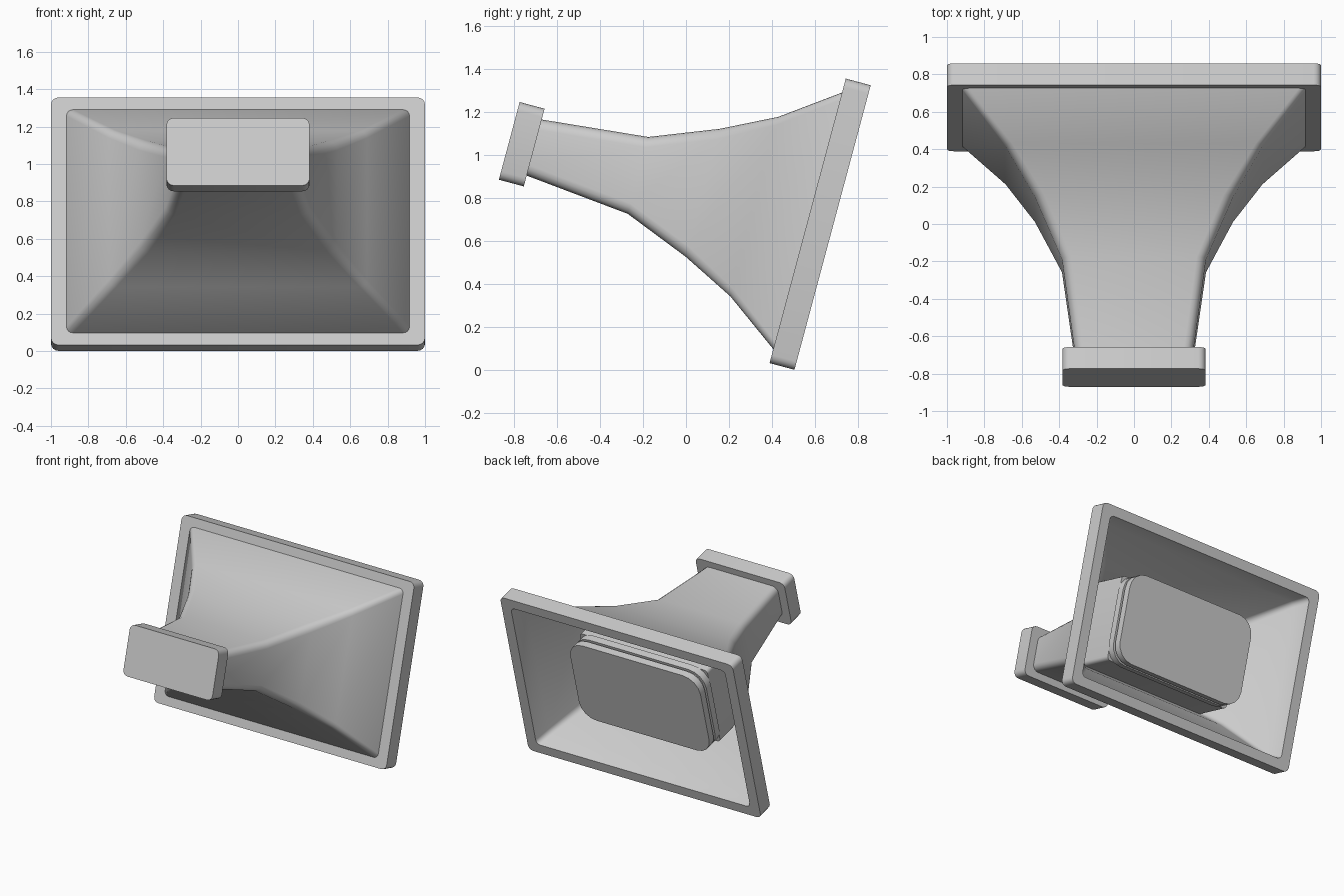
import bpy, bmesh
from math import pi, sin, cos, radians
from mathutils import Matrix

old = bpy.data.objects.get("Cube")
if old:
    bpy.data.objects.remove(old, do_unlink=True)

# One plain grey for everything
grey = bpy.data.materials.new("plain grey")
grey.use_nodes = True
grey.diffuse_color = (0.6, 0.6, 0.6, 1)
grey.node_tree.nodes["Principled BSDF"].inputs["Base Color"].default_value = (0.6, 0.6, 0.6, 1)

# Horn axis runs along local y, height 0.817 above the tilt pivot
TILT = Matrix.Rotation(radians(-15), 4, 'X') @ Matrix.Translation((0, 0, 0.817))
SEGMENTS = 4


def ring(bm, u, w, h, r):
    """Rounded rectangle of half width w and half height h at depth u."""
    verts = []
    for corner, (sx, sz) in enumerate([(1, 1), (-1, 1), (-1, -1), (1, -1)]):
        for i in range(SEGMENTS + 1):
            a = (corner + i / SEGMENTS) * pi / 2
            verts.append(bm.verts.new((sx * (w - r) + r * cos(a), u,
                                       sz * (h - r) + r * sin(a))))
    return verts


def loft(name, stations, closed=False):
    """Skin a row of rounded rectangles; cap the ends or join them in a loop."""
    bm = bmesh.new()
    rings = [ring(bm, *s) for s in stations]
    pairs = list(zip(rings, rings[1:]))
    if closed:
        pairs.append((rings[-1], rings[0]))
    else:
        bm.faces.new(rings[0])
        bm.faces.new(rings[-1])
    n = len(rings[0])
    for a, b in pairs:
        for i in range(n):
            j = (i + 1) % n
            bm.faces.new((a[i], a[j], b[j], b[i]))
    bmesh.ops.recalc_face_normals(bm, faces=bm.faces)
    bm.transform(TILT)
    mesh = bpy.data.meshes.new(name)
    bm.to_mesh(mesh)
    bm.free()
    mesh.materials.append(grey)
    obj = bpy.data.objects.new(name, mesh)
    bpy.context.collection.objects.link(obj)
    bpy.ops.object.select_all(action='DESELECT')
    obj.select_set(True)
    bpy.context.view_layer.objects.active = obj
    bpy.ops.object.shade_smooth_by_angle(angle=radians(35))
    return obj


# Flared horn: outer skin out to the mouth, then inner skin back to the throat
outer = [(-0.96, 0.315, 0.134, 0.05), (-0.45, 0.385, 0.185, 0.05),
         (-0.138, 0.53, 0.308, 0.05), (0.11, 0.69, 0.432, 0.04),
         (0.37, 0.92, 0.62, 0.035)]
WALL = 0.04
inner = [(u, w - WALL, h - WALL, r) for u, w, h, r in reversed(outer)]
mouth = [(0.48, 0.94, 0.64, 0.035), (0.486, 0.92, 0.61, 0.035)]
loft("horn", outer + mouth + inner)

# Frame around the mouth
loft("mouth_frame", [(0.367, 1.0, 0.685, 0.04), (0.487, 1.0, 0.685, 0.04),
                     (0.487, 0.92, 0.61, 0.035), (0.367, 0.91, 0.60, 0.035)], closed=True)

# Flange at the narrow end
loft("throat_flange", [(-1.07, 0.383, 0.187, 0.04), (-0.95, 0.383, 0.187, 0.04)])

# Block inside the horn with two rounded plates and a groove between them
loft("inner_block", [(-0.06, 0.55, 0.32, 0.03), (0.24, 0.55, 0.32, 0.03)])
for name, back, front, inset in [("rear_plate", 0.24, 0.295, 0),
                                 ("plate_groove", 0.295, 0.315, 0.02),
                                 ("front_plate", 0.315, 0.37, 0)]:
    loft(name, [(u, 0.56 - inset, 0.335 - inset, 0.13 - inset) for u in (back, front)])
